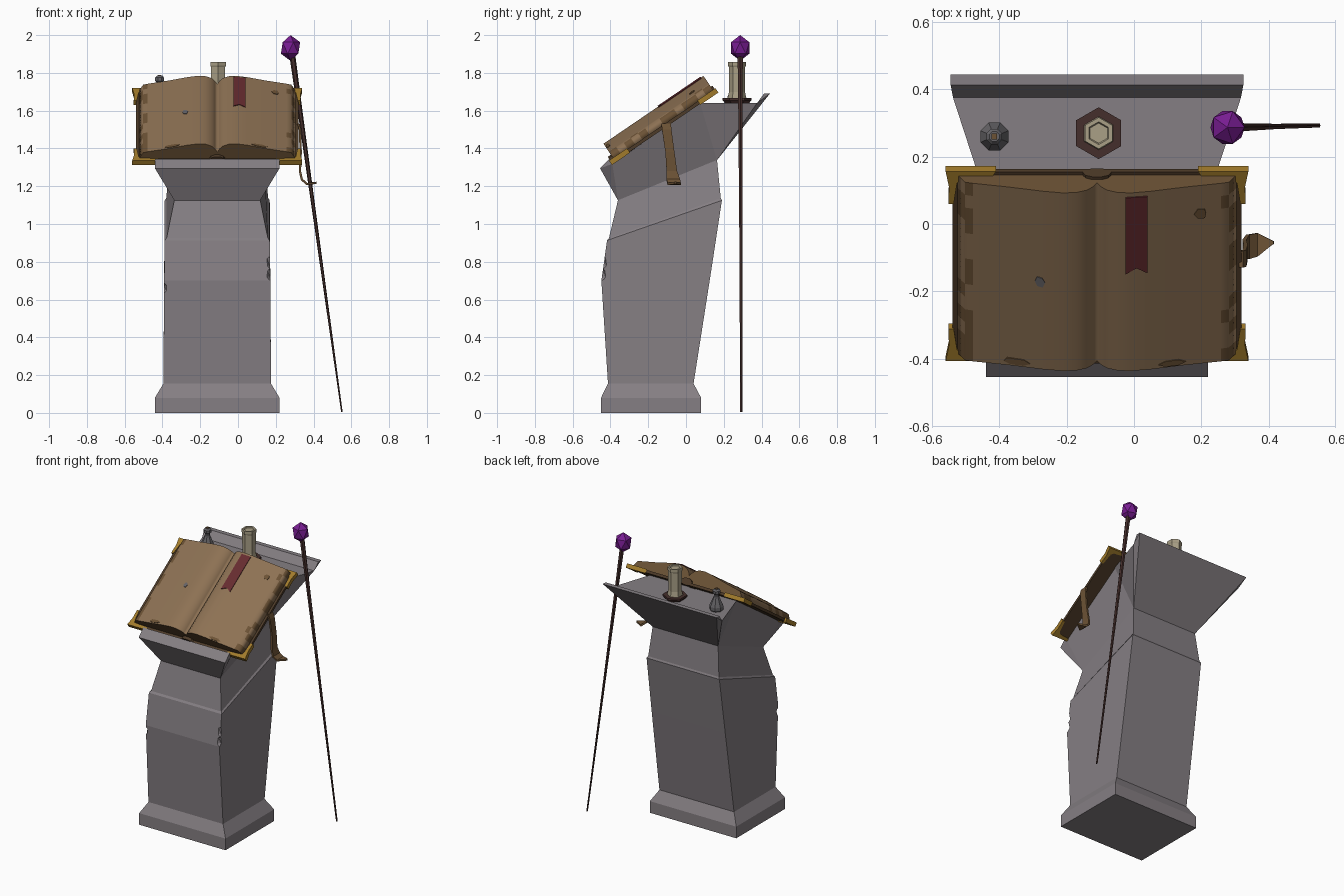
import bpy, bmesh, math, random
from mathutils import Matrix, Vector

if "Cube" in bpy.data.objects:
    bpy.data.objects.remove(bpy.data.objects["Cube"])

random.seed(4)
CX = -0.11                                   # centre line of lectern and book


def mat(name, r, g, b):
    m = bpy.data.materials.new(name)
    m.diffuse_color = (r, g, b, 1)
    m.use_nodes = True
    m.node_tree.nodes["Principled BSDF"].inputs["Base Color"].default_value = m.diffuse_color
    return m


STONE = mat("grey_stone", .235, .212, .228)
PAGE = mat("parchment", .265, .165, .087)
LEATHER = mat("brown_leather", .15, .085, .036)
COVER = mat("dark_leather", .075, .043, .021)
GOLD = mat("old_gold", .36, .2, .025)
PURPLE = mat("purple_crystal", .19, .012, .29)
WAX = mat("candle_wax", .4, .35, .24)
RED = mat("dark_red_cloth", .13, .024, .028)
WOOD = mat("dark_wood", .06, .028, .025)
POT = mat("ink_glass", .135, .13, .14)


def build(name, verts, faces, mats, matrix=None):
    me = bpy.data.meshes.new(name)
    me.from_pydata([tuple(v) for v in verts], [], faces)
    bm = bmesh.new()
    bm.from_mesh(me)
    bmesh.ops.recalc_face_normals(bm, faces=bm.faces)
    bm.to_mesh(me)
    bm.free()
    for m in mats if isinstance(mats, list) else [mats]:
        me.materials.append(m)
    ob = bpy.data.objects.new(name, me)
    bpy.context.collection.objects.link(ob)
    if matrix:
        ob.matrix_world = matrix
    return ob


def loft(name, rings, m, matrix=None):
    """Skin equal-sized rings of points and cap both ends."""
    n = len(rings[0])
    faces = [(k * n + i, k * n + (i + 1) % n, (k + 1) * n + (i + 1) % n, (k + 1) * n + i)
             for k in range(len(rings) - 1) for i in range(n)]
    faces += [tuple(range(n)), tuple(range((len(rings) - 1) * n, len(rings) * n))]
    return build(name, [p for r in rings for p in r], faces, m, matrix)


def plate(name, pts, lo, hi, m, matrix=None):
    return loft(name, [[(x, y, lo) for x, y in pts], [(x, y, hi) for x, y in pts]], m, matrix)


def lathe(name, x, y, prof, n, m, turn=0.0):
    ang = [2 * math.pi * i / n + turn for i in range(n)]
    return loft(name, [[(x + r * math.cos(a), y + r * math.sin(a), z) for a in ang]
                       for r, z in prof], m)


def slab_ring(y0, z0, h0, y1, z1, h1):
    """Four corners: front edge (y0, z0, half width h0), back edge likewise."""
    return [(CX - h0, y0, z0), (CX + h0, y0, z0), (CX + h1, y1, z1), (CX - h1, y1, z1)]


# stone pedestal: plinth, leaning shaft, slanted ledge and neck
pedestal = loft("pedestal", [
    slab_ring(-.45, 0, .33, .08, 0, .33),
    slab_ring(-.45, .08, .33, .08, .08, .33),
    slab_ring(-.413, .155, .285, .04, .155, .285),
    slab_ring(-.448, .70, .281, .13, .73, .281),
    slab_ring(-.418, .913, .278, .19, 1.125, .278),
    slab_ring(-.408, .925, .268, .184, 1.137, .27),
    slab_ring(-.36, 1.127, .227, .164, 1.34, .25)], STONE)

# chips broken out of the front corners of the shaft
for i, (sx, z, r) in enumerate([(1, .80, .03), (1, .735, .025), (-1, .66, .02)]):
    bpy.ops.mesh.primitive_ico_sphere_add(subdivisions=1, radius=r,
                                          location=(CX + sx * .285, -.447, z))
    cutter = bpy.context.object
    cutter.name = "chip_cutter_%d" % i
    cutter.scale.z = 1.6
    cutter.hide_render = True
    cutter.display_type = 'WIRE'
    mod = pedestal.modifiers.new("chip", 'BOOLEAN')
    mod.operation, mod.object, mod.solver = 'DIFFERENCE', cutter, 'EXACT'

# stone desk: (y, z, half width) outline with front lip, slope, shelf and back lip
outline = [(-.36, 1.125, .227), (-.455, 1.295, .33), (-.405, 1.345, .33), (-.39, 1.318, .33),
           (.075, 1.64, .33), (.376, 1.64, .428), (.413, 1.69, .435), (.444, 1.69, .435),
           (.164, 1.338, .25)]
N = len(outline)
verts = [(CX + s * h, y, z) for s in (-1, 1) for y, z, h in outline]
faces = [(i, (i + 1) % N, N + (i + 1) % N, N + i) for i in range(N)]
for o in (0, N):
    faces += [tuple(o + i for i in f) for f in
              ((0, 1, 3), (1, 2, 3), (0, 3, 4, 8), (4, 5, 8), (5, 7, 8), (5, 6, 7))]
build("desk", verts, faces, STONE)

# open book, in its own frame: x across, y up the slope, z off the page
BOOK = Matrix.Translation((CX, -.39, 1.32)) @ Matrix.Rotation(math.atan(.68), 4, 'X')
L = .67
plate("book_cover", [(-.43, 0), (.43, 0), (.43, L), (-.43, L)], 0, .018, COVER, BOOK)
arc = [2 * math.pi * i / 10 for i in range(10)]
loft("book_spine", [[(.042 * math.cos(a), u, .02 + .024 * math.sin(a)) for a in arc]
                    for u in (0, L)], COVER, BOOK)

# page block: curved cross-section, worn patches along the outer margins
half = [(.012, .08), (.03, .098), (.06, .110), (.1, .113), (.16, .104), (.26, .082),
        (.368, .062), (.392, .056), (.415, .018)]
cross = [(-x, z) for x, z in reversed(half)] + [(0, .06)] + half
pages = loft("pages", [[(x, .02 + .64 * k / 14, z) for x, z in cross] for k in range(15)],
             [PAGE, LEATHER], BOOK)
for f in pages.data.polygons:
    x, u, z = f.center
    top = f.normal.z > .5 or (abs(x) < .1 and abs(f.normal.y) < .5)
    worn = abs(x) > .37 and random.random() < .45
    f.material_index = 0 if top and not worn else 1
    f.use_smooth = top

# torn spots at the lower and side margins, and one pale spot
def spot(name, x, u, z, rx, ru, m, tilt):
    pts = [(rx * math.cos(a) * k, ru * math.sin(a) * k) for a, k in
           [(i * math.pi / 3, random.uniform(.7, 1.1)) for i in range(6)]]
    rings = [[(x + a, u + b, z + tilt * a + d) for a, b in pts] for d in (0, .003)]
    loft(name, rings, m, BOOK)

spot("pale_spot", -.17, .334, .102, .018, .021, POT, .22)
spot("worn_spot_a", -.24, .035, .0865, .05, .014, LEATHER, .22)
spot("worn_spot_b", .22, .034, .0915, .045, .013, LEATHER, -.22)
spot("worn_spot_c", .31, .56, .0735, .02, .018, LEATHER, -.19)

# ribbon bookmark with a notched end
tail = [(.085, .645), (.15, .645), (.15, .37), (.1175, .39), (.085, .37)]
loft("ribbon", [[(x, u, .114 - .11 * (x - .085) + d) for x, u in tail] for d in (0, .004)],
     RED, BOOK)

# gold corner fittings
corner = [(-.02, -.006), (.13, -.006), (.12, .012), (.03, .02), (.014, .035), (.004, .11),
          (-.012, .11), (-.01, .05)]
for sx in (-1, 1):
    for su in (0, 1):
        pts = [(sx * (.43 - a), L - b if su else b) for a, b in corner]
        plate("gold_corner", pts, -.005, .023, GOLD, BOOK)

# loose leather strap hanging from the right cover
path = [(.318, -.105, 1.53, .025), (.328, -.102, 1.50, .025), (.332, -.085, 1.38, .024),
        (.328, -.075, 1.28, .028), (.338, -.068, 1.235, .036), (.365, -.062, 1.212, .035),
        (.415, -.055, 1.218, .004)]
sv = [(x, y + s * w, z) for x, y, z, w in path for s in (-1, 1)]
strap = build("strap", sv, [(2 * i, 2 * i + 1, 2 * i + 3, 2 * i + 2)
                            for i in range(len(path) - 1)], LEATHER)
sol = strap.modifiers.new("thickness", 'SOLIDIFY')
sol.thickness, sol.offset = .012, 0

# candle on its dish
Q = math.pi / 2
lathe("candle_dish", CX + .005, .27, [(.062, 1.638), (.077, 1.655), (.077, 1.667), (.06, 1.667)],
      6, WOOD, Q)
lathe("candle", CX + .005, .27, [(.05, 1.665), (.042, 1.70), (.043, 1.83), (.047, 1.838),
                                 (.047, 1.857), (.034, 1.857), (.03, 1.85)], 6, WAX, Q)

# ink bottle with stopper
lathe("ink_bottle", -.415, .26, [(.038, 1.638), (.045, 1.65), (.045, 1.67), (.017, 1.735),
                                 (.017, 1.75), (.025, 1.757), (.025, 1.775), (.016, 1.785)],
      8, POT, math.pi / 8)
lathe("ink_stopper", -.415, .26, [(.012, 1.78), (.012, 1.79)], 4, LEATHER, math.pi / 4)

# leaning staff and its crystal head
foot, head = Vector((.55, .293, .005)), Vector((.288, .287, 1.89))
hexa = [math.pi * i / 3 for i in range(6)]
loft("staff", [[(p.x + r * math.cos(a), p.y + max(r, .007) * math.sin(a), p.z) for a in hexa]
               for p, r in ((foot, .004), (foot.lerp(head, .5), .009),
                            (foot.lerp(head, .85), .013), (head, .016))], WOOD)
bpy.ops.mesh.primitive_ico_sphere_add(subdivisions=1, radius=1, location=(.278, .287, 1.932))
gem = bpy.context.object
gem.name = "staff_crystal"
gem.scale = (.057, .057, .068)
gem.data.materials.append(PURPLE)
